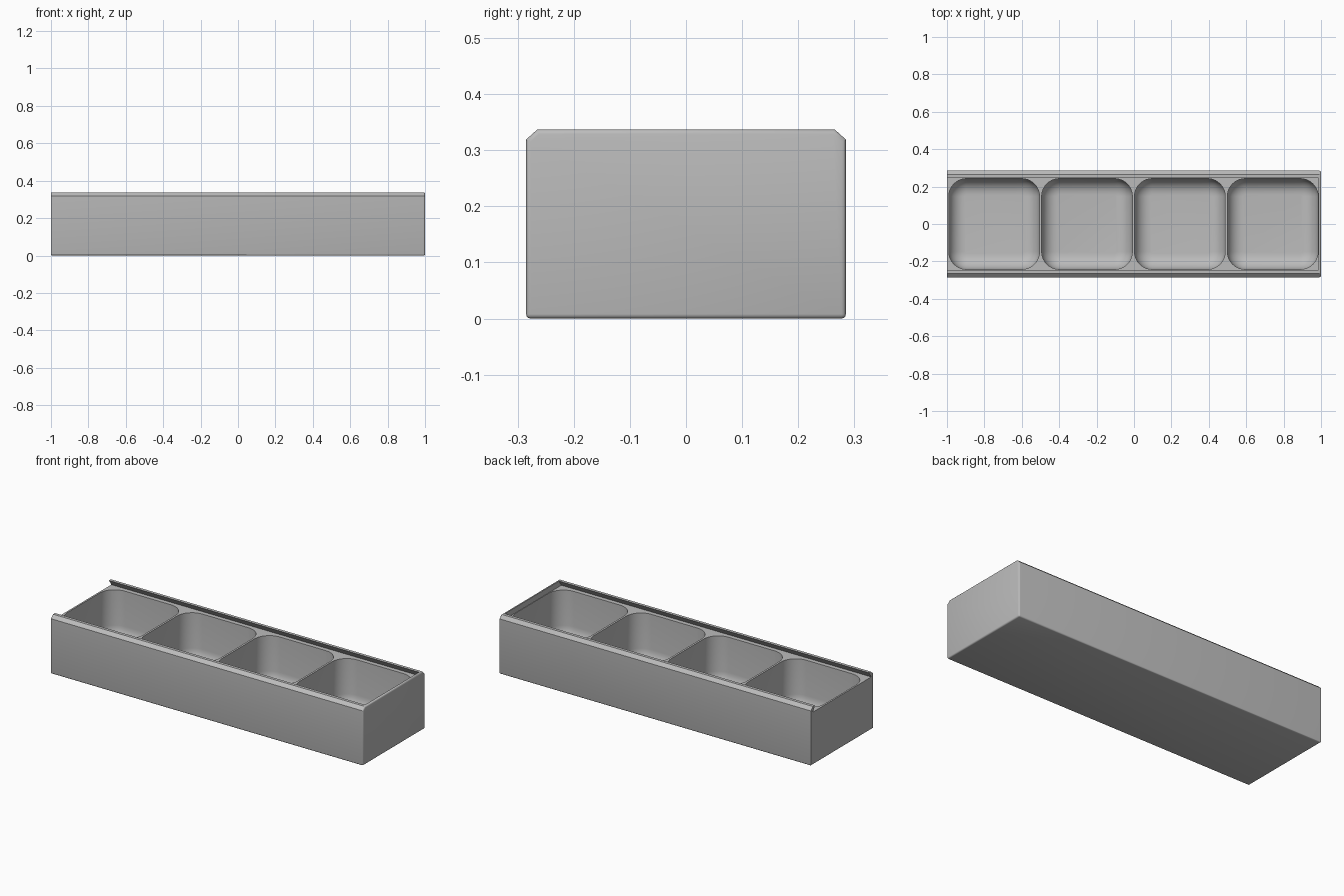
import bpy, bmesh, math

default = bpy.data.objects.get("Cube")
if default:
    bpy.data.objects.remove(default)

LEDGE, TOP, HALF = 0.305, 0.337, 0.285
FLOOR, FILLET, CORNER = 0.015, 0.085, 0.095

mat = bpy.data.materials.new("grey plastic")
mat.use_nodes = True
grey = (0.5, 0.5, 0.5, 1)
mat.diffuse_color = grey
mat.node_tree.nodes["Principled BSDF"].inputs["Base Color"].default_value = grey


def finish(name, bm):
    bmesh.ops.recalc_face_normals(bm, faces=bm.faces)
    mesh = bpy.data.meshes.new(name)
    bm.to_mesh(mesh)
    bm.free()
    mesh.materials.append(mat)
    obj = bpy.data.objects.new(name, mesh)
    bpy.context.collection.objects.link(obj)
    return obj


def loft(bm, rings):
    """Skin a stack of equal closed rings and cap both ends."""
    loops = [[bm.verts.new(p) for p in ring] for ring in rings]
    n = len(loops[0])
    for a, b in zip(loops, loops[1:]):
        for i in range(n):
            j = (i + 1) % n
            bm.faces.new((a[i], a[j], b[j], b[i]))
    bm.faces.new(loops[0])
    bm.faces.new(loops[-1])


def prism(profile, x0, x1):
    bm = bmesh.new()
    loft(bm, [[(x, y, z) for y, z in profile] for x in (x0, x1)])
    return bm


def mirrored(half):
    return half + [(-y, z) for y, z in reversed(half)]


def rounded_ring(cx, half_x, half_y, r, z, steps=10):
    ring = []
    for q, (sx, sy) in enumerate([(1, 1), (-1, 1), (-1, -1), (1, -1)]):
        for k in range(steps + 1):
            a = (q + k / steps) * math.pi / 2
            ring.append((cx + sx * (half_x - r) + r * math.cos(a),
                         sy * (half_y - r) + r * math.sin(a), z))
    return ring


def cavity(cx):
    """Compartment with rounded corners and a filleted floor."""
    rings = []
    for k in range(9):
        a = k / 8 * math.pi / 2
        d = FILLET * (1 - math.sin(a))
        rings.append(rounded_ring(cx, 0.2425 - d, 0.2425 - d, CORNER - d,
                                  FLOOR + FILLET * (1 - math.cos(a))))
    rings.append(rounded_ring(cx, 0.2425, 0.2425, CORNER, LEDGE + 0.01))
    bm = bmesh.new()
    loft(bm, rings)
    return finish("compartment_cutter", bm)


# Outer box with chamfered rails, softened along the base and the closed end
bm = prism(mirrored([(HALF, 0), (HALF, 0.319), (0.265, TOP)]), -1, 1)
soft = [e for e in bm.edges
        if all(v.co.z < 0.001 for v in e.verts)
        or all(v.co.x > 0.999 for v in e.verts)]
bmesh.ops.bevel(bm, geom=soft, offset=0.008, segments=3, profile=0.5,
                affect='EDGES')
box = finish("divided_box", bm)

# Undercut lid channel, open at the right end
slot = finish("lid_channel_cutter", prism(
    mirrored([(0.268, LEDGE), (0.247, TOP), (0.247, TOP + 0.02)]), -1.05, 0.987))

cutters = [slot] + [cavity(-0.003 + 0.4965 * (i - 1.5)) for i in range(4)]

# Carve the channel and compartments
bpy.ops.object.select_all(action='DESELECT')
bpy.context.view_layer.objects.active = box
box.select_set(True)
for c in cutters:
    c.hide_render = True
    mod = box.modifiers.new("carve", 'BOOLEAN')
    mod.operation = 'DIFFERENCE'
    mod.solver = 'EXACT'
    mod.object = c
    bpy.ops.object.modifier_apply(modifier=mod.name)
for c in cutters:
    bpy.data.objects.remove(c)

bpy.ops.object.shade_smooth_by_angle(angle=math.radians(32))
